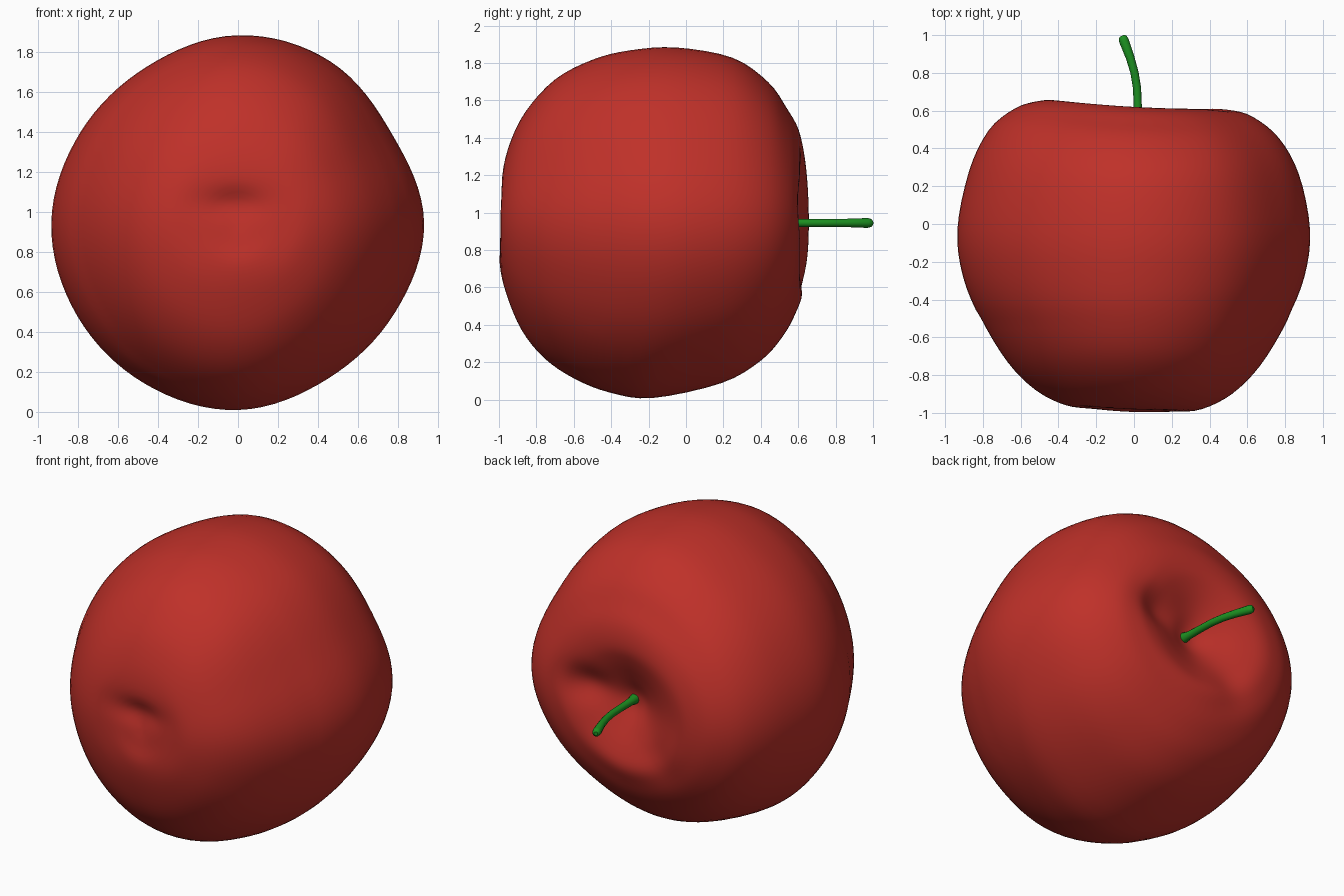
import bpy, bmesh, math

if "Cube" in bpy.data.objects:
    bpy.data.objects.remove(bpy.data.objects["Cube"])

CZ = 0.945     # height of the core axis, which runs along y
SEG = 96


def catmull(p0, p1, p2, p3, t):
    return 0.5 * (2 * p1 + (p2 - p0) * t + (2 * p0 - 5 * p1 + 4 * p2 - p3) * t * t
                  + (3 * p1 - p0 - 3 * p2 + p3) * t ** 3)


def material(name, col):
    m = bpy.data.materials.new(name)
    m.diffuse_color = (*col, 1)
    m.use_nodes = True
    m.node_tree.nodes["Principled BSDF"].inputs["Base Color"].default_value = m.diffuse_color
    return m


# Half profiles (radius, y) from the stem hollow to the blossom end: sides, top, underside
HOLLOW = [(0, .48), (.06, .49), (.16, .54), (.28, .595)]
BLOSSOM = [(.1, -.98), (0, -.97)]
SIDE = HOLLOW + [(.4, .63), (.5, .63), (.63, .59), (.77, .475), (.875, .27), (.935, -.03),
                 (.905, -.28), (.81, -.51), (.67, -.74), (.52, -.89), (.36, -.97), (.22, -.985)] + BLOSSOM
TOP = HOLLOW + [(.38, .62), (.5, .60), (.61, .54), (.75, .44), (.88, .25), (.935, -.05),
                (.92, -.3), (.87, -.5), (.765, -.7), (.59, -.86), (.4, -.95), (.22, -.985)] + BLOSSOM
UNDER = HOLLOW + [(.38, .62), (.48, .585), (.6, .52), (.735, .4), (.855, .19), (.935, -.18),
                  (.905, -.41), (.83, -.6), (.72, -.76), (.57, -.88), (.38, -.96), (.22, -.995)] + BLOSSOM
# Outline radius every 30 degrees around the core
OUTLINE = [.932, .89, .93, .938, .905, .91, .935, .93, .93, .936, .90, .905]


def outline(a):
    f = a / (2 * math.pi) * 12
    i = int(f)
    return catmull(*[OUTLINE[(i + k) % 12] for k in (-1, 0, 1, 2)], f - i) / .935


def smooth(profile, sub=4):
    (r1, y1), (r2, y2) = profile[1], profile[-2]
    ext = [(-r1, y1)] + profile + [(-r2, y2)]
    out = [[catmull(*[ext[i + k][c] for k in range(4)], s / sub) for c in (0, 1)]
           for i in range(len(profile) - 1) for s in range(sub)]
    return out + [profile[-1]]


SIDE, TOP, UNDER = smooth(SIDE), smooth(TOP), smooth(UNDER)


def bump(x, z, cx, cz, wx, wz):
    return math.exp(-((x - cx) / wx) ** 2 - ((z - cz) / wz) ** 2)


def skin(i, a):
    w = math.sin(a) ** 2
    other = TOP if math.sin(a) > 0 else UNDER
    r = SIDE[i][0] * (1 - w) + other[i][0] * w
    y = SIDE[i][1] * (1 - w) + other[i][1] * w
    k = 1 + (outline(a) - 1) * min(1, r / .6)
    x, z = r * k * math.cos(a), r * k * math.sin(a)
    if y > .2:   # tilted, lobed shoulder
        w = min(1, (y - .2) / .3)
        y -= w * .022 * math.cos(a) * min(1, r / .4)
        y -= w * .055 * bump(x, z, .3, .06, .14, .11)
        y -= w * .025 * bump(x, z, -.22, -.28, .13, .13)
    if y < -.5:  # blossom dent
        y -= .01 * math.cos(a) * min(1, r / .3)
        y += .035 * bump(x, z, -.03, .1, .17, .08)
    return (x, y, CZ + z)


# Fruit body
bm = bmesh.new()
last = len(SIDE) - 1
rings = [[bm.verts.new(skin(i, 2 * math.pi * j / SEG)) for j in range(SEG)] for i in range(1, last)]
ends = [bm.verts.new(skin(0, 0)), bm.verts.new(skin(last, 0))]
for j in range(SEG):
    q = (j + 1) % SEG
    bm.faces.new((ends[0], rings[0][j], rings[0][q]))
    bm.faces.new((ends[1], rings[-1][q], rings[-1][j]))
    for a, b in zip(rings, rings[1:]):
        bm.faces.new((a[j], b[j], b[q], a[q]))
bmesh.ops.recalc_face_normals(bm, faces=bm.faces)
for f in bm.faces:
    f.smooth = True
me = bpy.data.meshes.new("fruit_body")
bm.to_mesh(me)
bm.free()
body = bpy.data.objects.new("fruit_body", me)
me.materials.append(material("red_skin", (.52, .03, .022)))
bpy.context.collection.objects.link(body)

# Bent stem with a flared foot and rounded tip
cu = bpy.data.curves.new("stem", 'CURVE')
cu.dimensions = '3D'
cu.bevel_depth = .024
cu.bevel_resolution = 4
cu.use_fill_caps = True
sp = cu.splines.new('POLY')
STEM = [(.028, .42, 1.5), (.026, .48, 1.3), (.023, .52, 1), (.02, .62, .9), (.016, .72, .9), (.003, .8, .9),
        (-.02, .88, .95), (-.053, .97, 1.1), (-.06, .99, .9), (-.063, .997, .5)]
sp.points.add(len(STEM) - 1)
for p, (x, y, r) in zip(sp.points, STEM):
    p.co = (x, y, .945, 1)
    p.radius = r
sp.use_smooth = True
cu.materials.append(material("green_stem", (.012, .28, .015)))
stem = bpy.data.objects.new("stem", cu)
bpy.context.collection.objects.link(stem)
